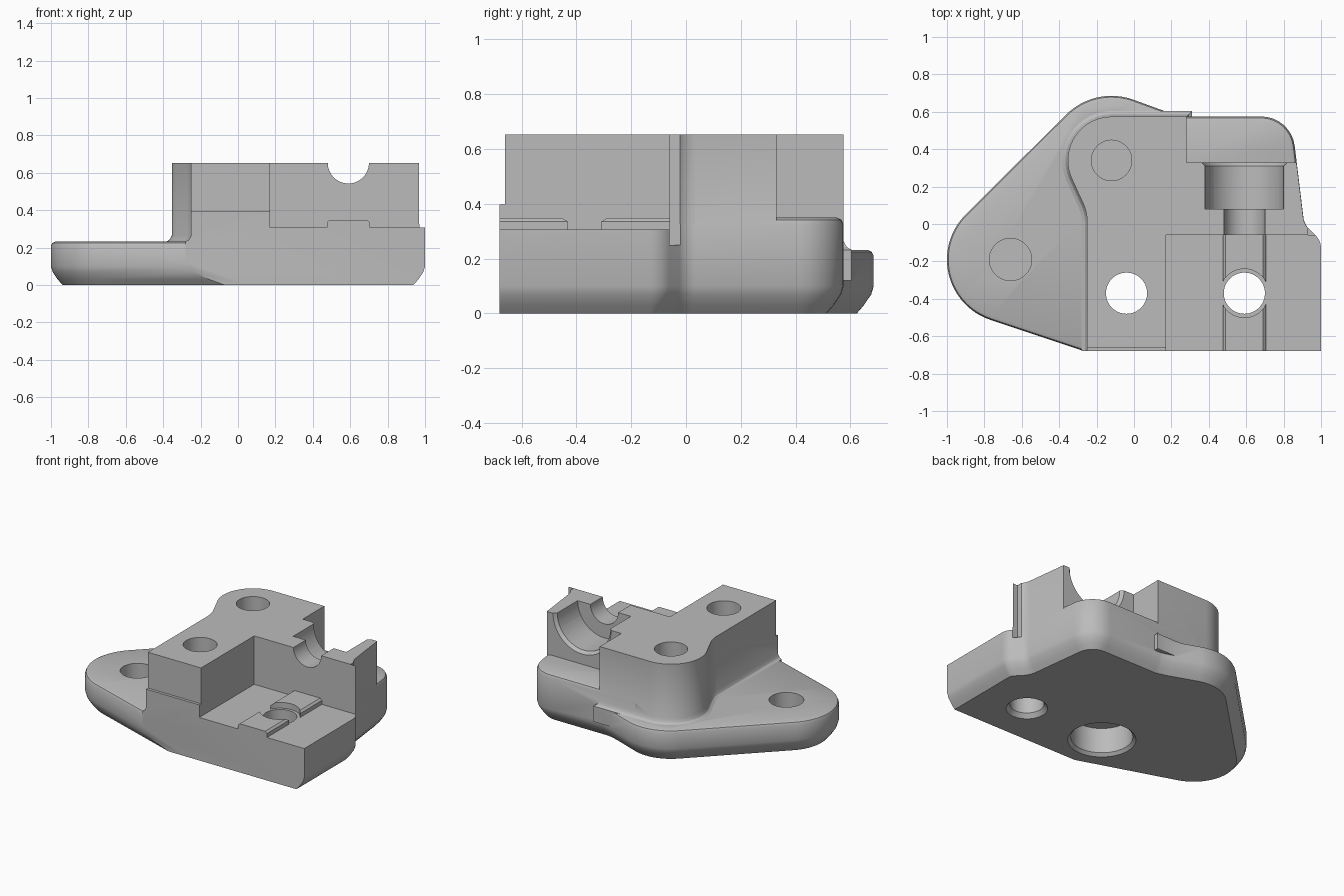
import bpy, bmesh
from math import sin, cos, radians, pi
from mathutils import Vector, Matrix

cube = bpy.data.objects.get("Cube")
if cube:
    bpy.data.objects.remove(cube, do_unlink=True)

grey = bpy.data.materials.new("plain_grey")
grey.use_nodes = True
grey.diffuse_color = (0.5, 0.5, 0.5, 1)
grey.node_tree.nodes["Principled BSDF"].inputs["Base Color"].default_value = (0.5, 0.5, 0.5, 1)


def arc(cx, cy, r, a0, a1, n=20):
    """Points on an arc, as sharp outline corners."""
    angles = [radians(a0 + (a1 - a0) * i / n) for i in range(n + 1)]
    return [(cx + r * cos(a), cy + r * sin(a), 0) for a in angles]


def rounded(corners, n=8):
    """Closed outline whose corners (x, y, radius) are filleted."""
    out = []
    for i, (x, y, r) in enumerate(corners):
        p = Vector((x, y))
        if not r:
            out.append(p)
            continue
        a = (Vector(corners[i - 1][:2]) - p).normalized()
        b = (Vector(corners[(i + 1) % len(corners)][:2]) - p).normalized()
        half = a.angle(b) / 2
        c = p + (a + b).normalized() * (r / sin(half))
        reach = r * cos(half) / sin(half)
        start, end = p + a * reach - c, p + b * reach - c
        turn = start.angle_signed(end)
        for k in range(n + 1):
            out.append(c + Matrix.Rotation(-turn * k / n, 2) @ start)
    return out


def inset(pts, d):
    """Move a counter-clockwise outline inwards by d."""
    out = []
    for i, p in enumerate(pts):
        e1 = (p - pts[i - 1]).normalized()
        e2 = (pts[(i + 1) % len(pts)] - p).normalized()
        n1, n2 = Vector((-e1.y, e1.x)), Vector((-e2.y, e2.x))
        out.append(p + (n1 + n2) * (d / (1 + n1.dot(n2))))
    return out


def make(name, bm):
    bmesh.ops.recalc_face_normals(bm, faces=bm.faces)
    mesh = bpy.data.meshes.new(name)
    bm.to_mesh(mesh)
    bm.free()
    mesh.materials.append(grey)
    ob = bpy.data.objects.new(name, mesh)
    bpy.context.collection.objects.link(ob)
    return ob


def loft(name, pts, levels):
    """Stack the outline at (height, inset) levels and skin it."""
    bm = bmesh.new()
    rings = [[bm.verts.new((p.x, p.y, z)) for p in inset(pts, d)] for z, d in levels]
    n = len(pts)
    for lo, hi in zip(rings, rings[1:]):
        for i in range(n):
            j = (i + 1) % n
            bm.faces.new((lo[i], lo[j], hi[j], hi[i]))
    bm.faces.new(rings[0][::-1])
    bm.faces.new(rings[-1])
    return make(name, bm)


def box(x0, x1, y0, y1, z0, z1):
    pts = [Vector(p) for p in ((x0, y0), (x1, y0), (x1, y1), (x0, y1))]
    return loft("cutter", pts, [(z0, 0), (z1, 0)])


def cyl(x, y, z0, z1, r0, r1=None):
    bm = bmesh.new()
    bmesh.ops.create_cone(bm, cap_ends=True, segments=64, radius1=r0, radius2=r1 or r0,
                          depth=z1 - z0, matrix=Matrix.Translation((x, y, (z0 + z1) / 2)))
    return make("cutter", bm)


def groove(y0, y1, r0, r1=None):
    """Cylinder lying along y in the top of the wall."""
    bm = bmesh.new()
    place = Matrix.Translation((0.59, (y0 + y1) / 2, 0.653)) @ Matrix.Rotation(-pi / 2, 4, "X")
    bmesh.ops.create_cone(bm, cap_ends=True, segments=64, radius1=r0, radius2=r1 or r0,
                          depth=y1 - y0, matrix=place)
    return make("cutter", bm)


def combine(ob, other, operation="DIFFERENCE"):
    mod = ob.modifiers.new("combine", "BOOLEAN")
    mod.operation, mod.solver, mod.object = operation, "EXACT", other
    bpy.context.view_layer.objects.active = ob
    bpy.ops.object.modifier_apply(modifier=mod.name)
    bpy.data.objects.remove(other, do_unlink=True)


TOP = 0.653
foot = [(0, 0.062), (0.03, 0.036), (0.07, 0.009), (0.1, 0)]

# Mounting flange with two rounded lobes
flange = rounded([(0.5, -0.936, 0), (0.5, 0.55, 0), (0.25, 0.572, 0.6)]
                 + arc(-0.12, 0.34, 0.345, 70, 135)
                 + arc(-0.66, -0.19, 0.34, 135, 251.57, 32))
body = loft("bracket_body", flange, foot + [(0.21, 0), (0.225, 0.007), (0.232, 0.022)])

# Right-hand base, with a rounded rear ledge
side = rounded([(0, -0.9, 0), (1, -0.9, 0), (1, -0.09, 0.1), (0.91, 0.0, 0.1),
                (0.84, 0.575, 0.18), (0, 0.575, 0)])
base = loft("base", side, foot + [(0.325, 0), (0.342, 0.008), (0.35, 0.025)])

# Upright wall following the edge of the base
wall = loft("wall", side, [(0.2, 0.001), (TOP, 0.001)])
combine(wall, box(-1, 2, 0.33, 2, 0, 1))

# Tall block with a round boss and a fillet onto the flange
tall = rounded([(0.28, -0.9, 0), (0.28, 0.574, 0)] + arc(-0.12, 0.34, 0.234, 90, 205)
               + [(-0.25, 0.062, 0.25), (-0.25, -0.9, 0)])
block = loft("block", tall, [(0.12, -0.03), (0.232, -0.03), (0.242, -0.013),
                             (0.265, 0), (TOP, 0)])

for part in (base, wall, block):
    combine(body, part, "UNION")

# Front pocket and the raised locating strip in it
combine(body, box(0.17, 2, -2, -0.06, 0.307, 1))
strip = [Vector(p) for p in ((0.475, -0.9), (0.705, -0.9), (0.705, 0), (0.475, 0))]
combine(body, loft("strip", strip, [(0.2, 0), (0.335, 0), (0.348, 0.014)]), "UNION")
combine(body, cyl(0.59, -0.37, 0.307, 0.6, 0.13))

# Flat front, recessed upper front and the notch beside the wall
combine(body, box(-2, 2, -2, -0.68, -1, 2))
combine(body, box(-2, 0.6, -2, -0.66, 0.397, 2))
combine(body, box(0.93, 2, -0.06, -0.01, 0.25, 1))

# Stepped groove across the wall
for tool in (groove(-0.2, 0.2, 0.11), groove(0.08, 0.5, 0.21), groove(0.305, 0.345, 0.205, 0.245)):
    combine(body, tool)

# Through holes with countersunk undersides, then blind holes
for x in (-0.04, 0.59):
    combine(body, cyl(x, -0.37, -0.5, 1, 0.11))
combine(body, cyl(-0.04, -0.37, -0.5, 0.2, 0.2))
combine(body, cyl(-0.04, -0.37, -0.02, 0.02, 0.24, 0.2))
combine(body, cyl(0.59, -0.37, -0.02, 0.03, 0.15, 0.11))
combine(body, cyl(-0.12, 0.34, 0.02, 1, 0.108))
combine(body, cyl(-0.66, -0.19, 0.02, 1, 0.113))

# Smooth rounded surfaces, crisp edges
bpy.ops.object.select_all(action="DESELECT")
body.select_set(True)
bpy.context.view_layer.objects.active = body
bpy.ops.object.shade_smooth_by_angle(angle=radians(30))
